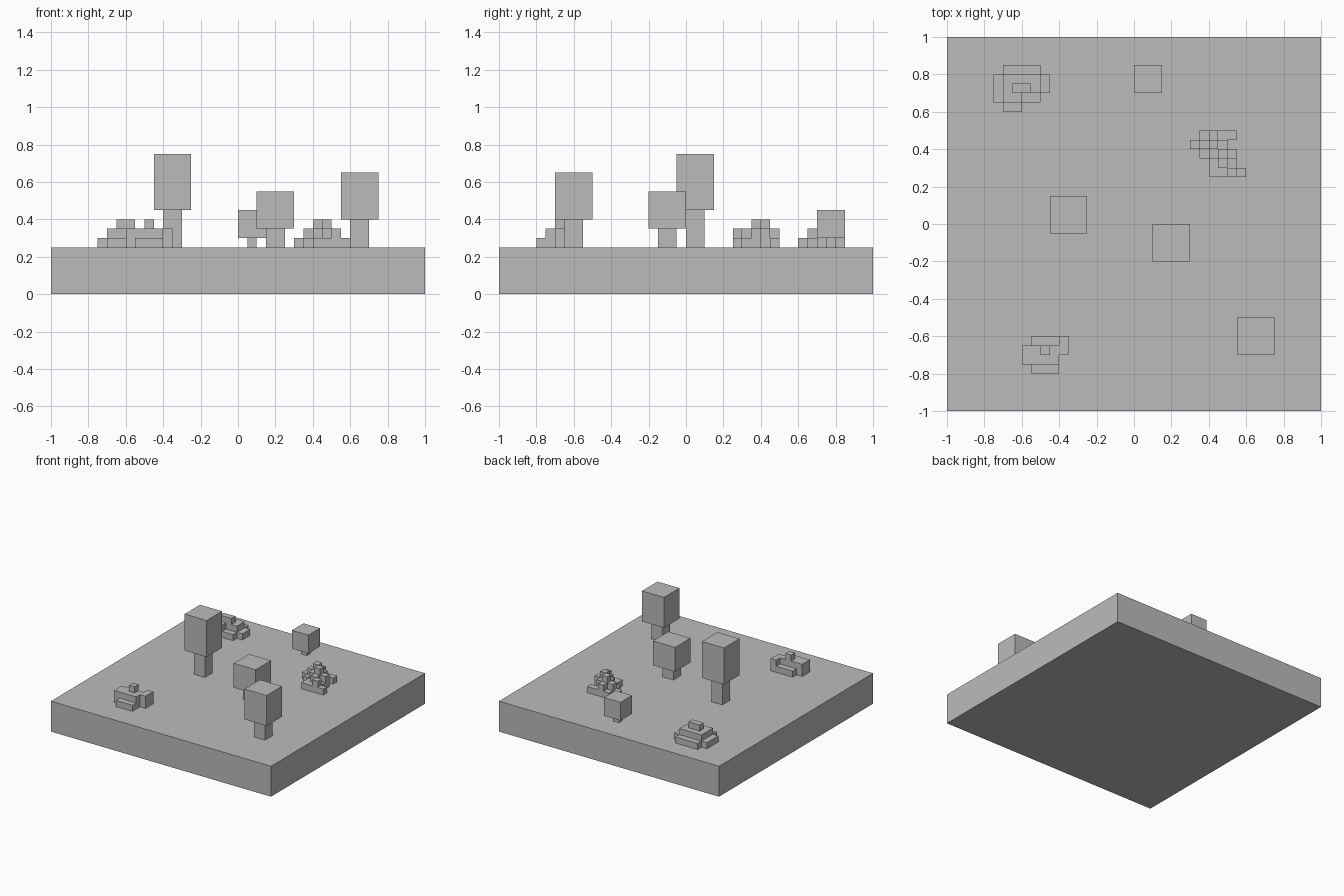
import bpy
import bmesh
from mathutils import Vector

cube = bpy.data.objects.get("Cube")
if cube:
    bpy.data.objects.remove(cube, do_unlink=True)

GROUND = 0.25   # top of the ground slab
CELL = 0.05     # size of one rock block

grey = bpy.data.materials.new("stone_grey")
grey.use_nodes = True
colour = (0.5, 0.5, 0.5, 1)
grey.diffuse_color = colour
grey.node_tree.nodes["Principled BSDF"].inputs["Base Color"].default_value = colour


def finish(name, bm):
    mesh = bpy.data.meshes.new(name)
    bm.to_mesh(mesh)
    bm.free()
    mesh.materials.append(grey)
    obj = bpy.data.objects.new(name, mesh)
    bpy.context.collection.objects.link(obj)
    return obj


def block(name, x, y, width, bottom, top):
    """Square upright block centred on x, y."""
    bm = bmesh.new()
    bmesh.ops.create_cube(bm, size=1)
    bmesh.ops.scale(bm, vec=(width, width, top - bottom), verts=bm.verts)
    bmesh.ops.translate(bm, vec=(x, y, (bottom + top) / 2), verts=bm.verts)
    return finish(name, bm)


def tree(name, x, y, trunk, crown, bottom, top):
    block(name + "_trunk", x, y, trunk, GROUND, bottom)
    block(name + "_crown", x, y, crown, bottom, top)


def rock(name, left, back, rows):
    """Stepped rock: rows run back to front, letters give the steps."""
    def height(r, c):
        if 0 <= r < len(rows) and 0 <= c < len(rows[r]):
            return ".abc".index(rows[r][c])
        return 0

    bm = bmesh.new()

    def quad(points):
        bm.faces.new([bm.verts.new(p) for p in points])

    for r, row in enumerate(rows):
        for c in range(len(row)):
            top = height(r, c)
            if not top:
                continue
            x, y = left + (c + 0.5) * CELL, back - (r + 0.5) * CELL
            up = Vector((0, 0, CELL))
            centre = Vector((x, y, GROUND))
            h = CELL / 2
            corners = [centre + Vector(p) for p in
                       ((-h, -h, 0), (h, -h, 0), (h, h, 0), (-h, h, 0))]
            quad([p + up * top for p in corners])
            # exposed walls, in the order front, right, back, left
            for i, (dr, dc) in enumerate(((1, 0), (0, 1), (-1, 0), (0, -1))):
                a, b = corners[i], corners[(i + 1) % 4]
                for k in range(height(r + dr, c + dc), top):
                    quad((a + up * k, b + up * k,
                          b + up * (k + 1), a + up * (k + 1)))
    bmesh.ops.remove_doubles(bm, verts=bm.verts, dist=CELL / 50)
    finish(name, bm)


# Ground slab
block("ground", 0, 0, 2, 0, GROUND)

# Trees
tree("tall_tree", -0.35, 0.05, 0.1, 0.2, 0.45, 0.75)
tree("middle_tree", 0.2, -0.1, 0.1, 0.2, 0.35, 0.55)
tree("front_tree", 0.65, -0.6, 0.1, 0.2, 0.4, 0.65)
tree("small_tree", 0.075, 0.775, 0.05, 0.15, 0.3, 0.45)

# Stepped rocks
rock("back_rock", -0.75, 0.85, (".aaaa.",
                                "abbbba",
                                "abccba",
                                "abbaa.",
                                ".aa..."))
rock("front_rock", -0.6, -0.6, (".aaab",
                                "bbcbb",
                                "bbbb.",
                                ".aaa."))
rock("side_rock", 0.3, 0.5, (".abaa.",
                             "abcb..",
                             ".abcb.",
                             "..aba.",
                             "..aaba"))
